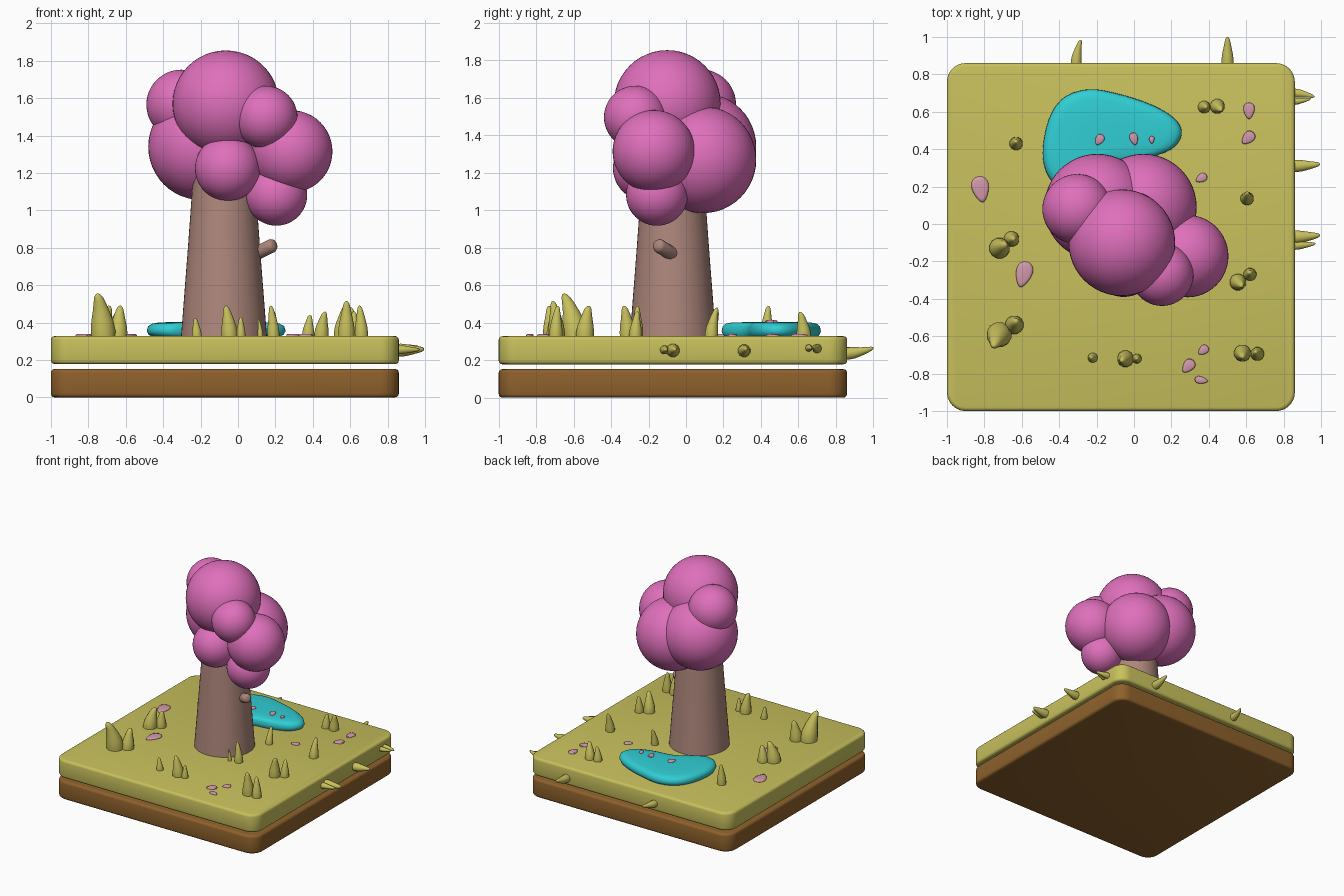
import bpy, bmesh, math
from mathutils import Vector


def material(name, rgb):
    m = bpy.data.materials.new(name)
    m.diffuse_color = (*rgb, 1)
    return m


GOLD = material("grass_gold", (0.58, 0.53, 0.11))
BROWN = material("soil_brown", (0.27, 0.12, 0.025))
BARK = material("bark", (0.42, 0.24, 0.2))
PINK = material("blossom_pink", (0.74, 0.16, 0.5))
PETAL = material("petal_pink", (0.65, 0.32, 0.41))
WATER = material("water", (0.03, 0.62, 0.66))


def finish(bm, name, mat, angle=50):
    bmesh.ops.recalc_face_normals(bm, faces=bm.faces)
    me = bpy.data.meshes.new(name)
    bm.to_mesh(me)
    bm.free()
    me.materials.append(mat)
    ob = bpy.data.objects.new(name, me)
    bpy.context.collection.objects.link(ob)
    bpy.ops.object.select_all(action='DESELECT')
    ob.select_set(True)
    bpy.context.view_layer.objects.active = ob
    bpy.ops.object.shade_smooth_by_angle(angle=math.radians(angle))
    return ob


def loft(rings, name, mat, angle=50):
    """Skin a list of closed point rings and cap both ends."""
    bm = bmesh.new()
    vs = [[bm.verts.new(p) for p in ring] for ring in rings]
    n = len(vs[0])
    for a, b in zip(vs, vs[1:]):
        for i in range(n):
            bm.faces.new((a[i], a[(i + 1) % n], b[(i + 1) % n], b[i]))
    bm.faces.new(vs[0])
    bm.faces.new(vs[-1])
    return finish(bm, name, mat, angle)


# Rounded square slabs
def slab(name, z0, z1, mat):
    bm = bmesh.new()
    bmesh.ops.create_cube(bm, size=1)
    for v in bm.verts:
        v.co = Vector((-0.07 + 1.86 * v.co.x, -0.07 + 1.86 * v.co.y,
                       z0 + (v.co.z + 0.5) * (z1 - z0)))
    upright = [e for e in bm.edges if abs(e.verts[0].co.z - e.verts[1].co.z) > 0.01]
    bmesh.ops.bevel(bm, geom=upright, offset=0.1, segments=8, profile=0.5, affect='EDGES')
    rims = [e for f in bm.faces if abs(f.normal.z) > 0.9 for e in f.edges]
    bmesh.ops.bevel(bm, geom=rims, offset=0.02, segments=3, profile=0.5, affect='EDGES')
    finish(bm, name, mat)


slab("soil_slab", 0.0, 0.152, BROWN)
slab("grass_slab", 0.178, 0.328, GOLD)


def sweep(name, mat, base, direction, length, radius, lean, profile, n=12):
    """Round limb along a bending path; profile holds (t, radius factor) pairs."""
    d = Vector(direction).normalized()
    u = d.orthogonal().normalized()
    w = d.cross(u)
    rings = []
    for t, k in profile:
        c = Vector(base) + d * length * t + Vector(lean) * t * t
        rings.append([c + (u * math.cos(a) + w * math.sin(a)) * radius * k
                      for a in (2 * math.pi * i / n for i in range(n))])
    return loft(rings, name, mat)


# Trunk and broken branch
sweep("trunk", BARK, (-0.075, -0.07, 0.32), (0, 0, 1), 0.95, 0.23, (0, 0, 0),
      [(0, 1), (0.5, 0.84), (1, 0.69)], 48)
sweep("branch_stub", BARK, (0.05, -0.04, 0.75), (0.75, -0.6, 0.3), 0.195, 0.037, (0.0, 0.0, 0.01),
      [(0, 1), (0.5, 1), (0.9, 1.0), (0.97, 0.8), (1, 0.4)], 16)

# Blossom canopy: x, y, z, radius
for i, (x, y, z, r) in enumerate([
        (-0.065, -0.10, 1.57, 0.285), (-0.303, 0.08, 1.565, 0.187),
        (-0.195, 0.09, 1.34, 0.285), (0.05, 0.09, 1.27, 0.285),
        (0.285, -0.172, 1.315, 0.22), (0.15, -0.27, 1.497, 0.168),
        (-0.055, -0.215, 1.225, 0.175), (0.205, -0.155, 1.083, 0.165)]):
    bm = bmesh.new()
    bmesh.ops.create_uvsphere(bm, u_segments=48, v_segments=24, radius=r)
    bmesh.ops.translate(bm, verts=bm.verts, vec=(x, y, z))
    finish(bm, f"blossom_ball_{i}", PINK)


# Pond: smooth closed outline with a rounded, low rim
def closed_spline(pts, sub=5):
    out, n = [], len(pts)
    for i in range(n):
        p0, p1, p2, p3 = (Vector(pts[(i + k) % n]) for k in (-1, 0, 1, 2))
        for s in range(sub):
            t = s / sub
            out.append(0.5 * (2 * p1 + (p2 - p0) * t + (2 * p0 - 5 * p1 + 4 * p2 - p3) * t * t
                              + (3 * p1 - p0 - 3 * p2 + p3) * t ** 3))
    return out


outline = closed_spline([(-0.488, 0.38), (-0.455, 0.56), (-0.375, 0.675), (-0.24, 0.72),
                         (-0.08, 0.695), (0.1, 0.635), (0.22, 0.56), (0.255, 0.48),
                         (0.2, 0.4), (0.06, 0.35), (-0.12, 0.32), (-0.26, 0.23),
                         (-0.37, 0.19), (-0.455, 0.25)])
mid = sum(outline, Vector((0, 0))) / len(outline)
loft([[(*(mid + (p - mid) * k), z) for p in outline] for k, z in
      [(0.9, 0.322), (0.97, 0.334), (1, 0.355), (0.98, 0.38), (0.92, 0.394),
       (0.8, 0.401), (0.4, 0.404)]], "pond", WATER)

# Grass tufts: x, y, top height, radius, lean x, lean y
HORN = [(0, 0.95), (0.2, 1), (0.4, 0.9), (0.6, 0.7), (0.8, 0.5), (0.92, 0.36), (0.98, 0.2), (1, 0.07)]
for i, (x, y, top, r, lx, ly) in enumerate([
        (-0.72, -0.59, 0.555, 0.068, -0.03, -0.06), (-0.64, -0.54, 0.49, 0.05, 0.01, 0.02),
        (-0.72, -0.13, 0.49, 0.056, 0.03, 0.02), (-0.655, -0.08, 0.46, 0.042, 0.01, 0.0),
        (-0.63, 0.43, 0.49, 0.036, 0.0, 0.01), (-0.22, -0.715, 0.425, 0.027, -0.01, 0.0),
        (-0.045, -0.72, 0.49, 0.045, -0.02, -0.01), (0.015, -0.72, 0.43, 0.026, 0.0, 0.0),
        (0.58, -0.69, 0.515, 0.046, 0.0, -0.02), (0.66, -0.695, 0.49, 0.037, -0.01, 0.01),
        (0.555, -0.31, 0.49, 0.045, 0.02, -0.02), (0.62, -0.27, 0.46, 0.035, 0.0, 0.01),
        (0.375, 0.625, 0.44, 0.034, 0.01, 0.0), (0.445, 0.63, 0.458, 0.04, 0.02, -0.02),
        (0.605, 0.135, 0.48, 0.036, 0.0, 0.03), (0.19, -0.26, 0.49, 0.033, -0.015, 0.0),
        (0.12, -0.28, 0.42, 0.015, -0.01, 0.0), (0.19, 0.14, 0.46, 0.03, 0.0, 0.03)]):
    sweep(f"grass_tuft_{i}", GOLD, (x, y, 0.31), (0, 0, 1), top - 0.31, r, (lx, ly, 0), HORN)

# Tufts growing sideways from the slab edges
for i, (base, d, length, r, lean) in enumerate([
        ((0.84, 0.70, 0.262), (1, 0, 0), 0.125, 0.025, (0, -0.02, 0.01)),
        ((0.84, 0.655, 0.265), (1, 0, 0), 0.105, 0.019, (0, 0.015, 0)),
        ((0.84, 0.31, 0.25), (1, 0, 0), 0.155, 0.034, (0, 0.01, 0.01)),
        ((0.84, -0.07, 0.252), (1, 0, 0), 0.155, 0.036, (0, 0.01, 0.005)),
        ((0.84, -0.115, 0.255), (1, 0, 0), 0.13, 0.024, (0, 0.01, 0)),
        ((-0.31, 0.84, 0.24), (0, 1, 0), 0.145, 0.03, (0.025, 0, 0.02)),
        ((0.5, 0.84, 0.235), (0, 1, 0), 0.16, 0.034, (0, 0, 0.03))]):
    sweep(f"side_tuft_{i}", GOLD, base, d, length, r, lean, HORN)

# Fallen petals: x, y, z, half width, half length, turn in degrees
for i, (x, y, z, w, l, turn) in enumerate([
        (-0.82, 0.185, 0.33, 0.052, 0.07, 10), (-0.59, -0.27, 0.33, 0.05, 0.07, -15),
        (0.29, -0.76, 0.33, 0.034, 0.042, -40), (0.37, -0.675, 0.33, 0.027, 0.032, -50),
        (0.36, -0.835, 0.33, 0.022, 0.036, 80), (0.615, 0.605, 0.33, 0.034, 0.044, 0),
        (0.61, 0.46, 0.33, 0.034, 0.042, -45), (0.36, 0.245, 0.33, 0.026, 0.033, -60),
        (-0.185, 0.45, 0.405, 0.026, 0.031, -30), (0.0, 0.455, 0.405, 0.025, 0.034, 15),
        (0.095, 0.45, 0.405, 0.016, 0.02, 0)]):
    rings = []
    for k, h in [(0.95, -0.008), (1, 0), (0.93, 0.007), (0.7, 0.01)]:
        ring = []
        for j in range(20):
            a = 2 * math.pi * j / 20
            py = math.sin(a) * l * k
            px = math.cos(a) * w * k * (0.85 + 0.3 * math.sin(a))
            c, s = math.cos(math.radians(turn)), math.sin(math.radians(turn))
            ring.append((x + px * c - py * s, y + px * s + py * c, z + h))
        rings.append(ring)
    loft(rings, f"petal_{i}", PETAL)
